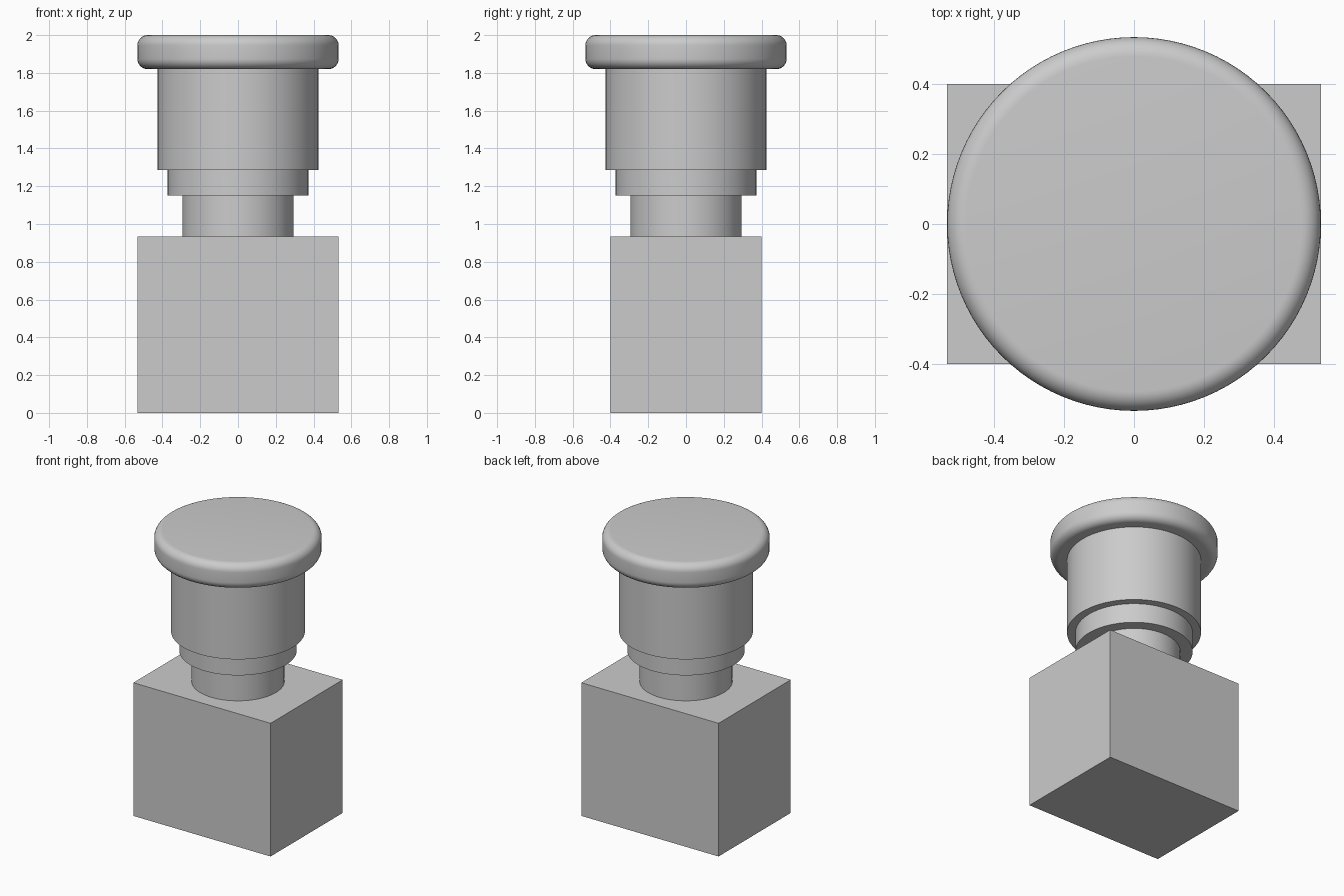
import bpy
import math

cube = bpy.data.objects.get("Cube")
if cube:
    bpy.data.objects.remove(cube, do_unlink=True)

# One plain grey for everything
GREY = (0.6, 0.6, 0.6, 1.0)
grey = bpy.data.materials.new("plain_grey")
grey.use_nodes = True
grey.diffuse_color = GREY
grey.node_tree.nodes["Principled BSDF"].inputs["Base Color"].default_value = GREY


def cylinder(name, radius, bottom, top, rounding=0.0):
    bpy.ops.mesh.primitive_cylinder_add(
        vertices=96, radius=radius, depth=top - bottom,
        location=(0, 0, (bottom + top) / 2))
    obj = bpy.context.object
    obj.name = name
    obj.data.materials.append(grey)
    if rounding:
        bevel = obj.modifiers.new("rounded_rims", 'BEVEL')
        bevel.width = rounding
        bevel.segments = 8
        bevel.limit_method = 'ANGLE'
        bevel.angle_limit = math.radians(40)
        bpy.ops.object.modifier_apply(modifier=bevel.name)
    bpy.ops.object.shade_smooth_by_angle(angle=math.radians(30))
    return obj


# Rectangular base block
bpy.ops.mesh.primitive_cube_add(size=1, location=(0, 0, 0.4675))
base = bpy.context.object
base.name = "base_block"
base.scale = (1.066, 0.8, 0.935)
bpy.ops.object.transform_apply(location=False, rotation=False, scale=True)
base.data.materials.append(grey)

# Stepped stem and rounded push cap
cylinder("neck", 0.295, 0.935, 1.15)
cylinder("collar", 0.373, 1.15, 1.287)
cylinder("body", 0.426, 1.287, 1.82)
cylinder("push_cap", 0.533, 1.82, 2.0, rounding=0.055)
